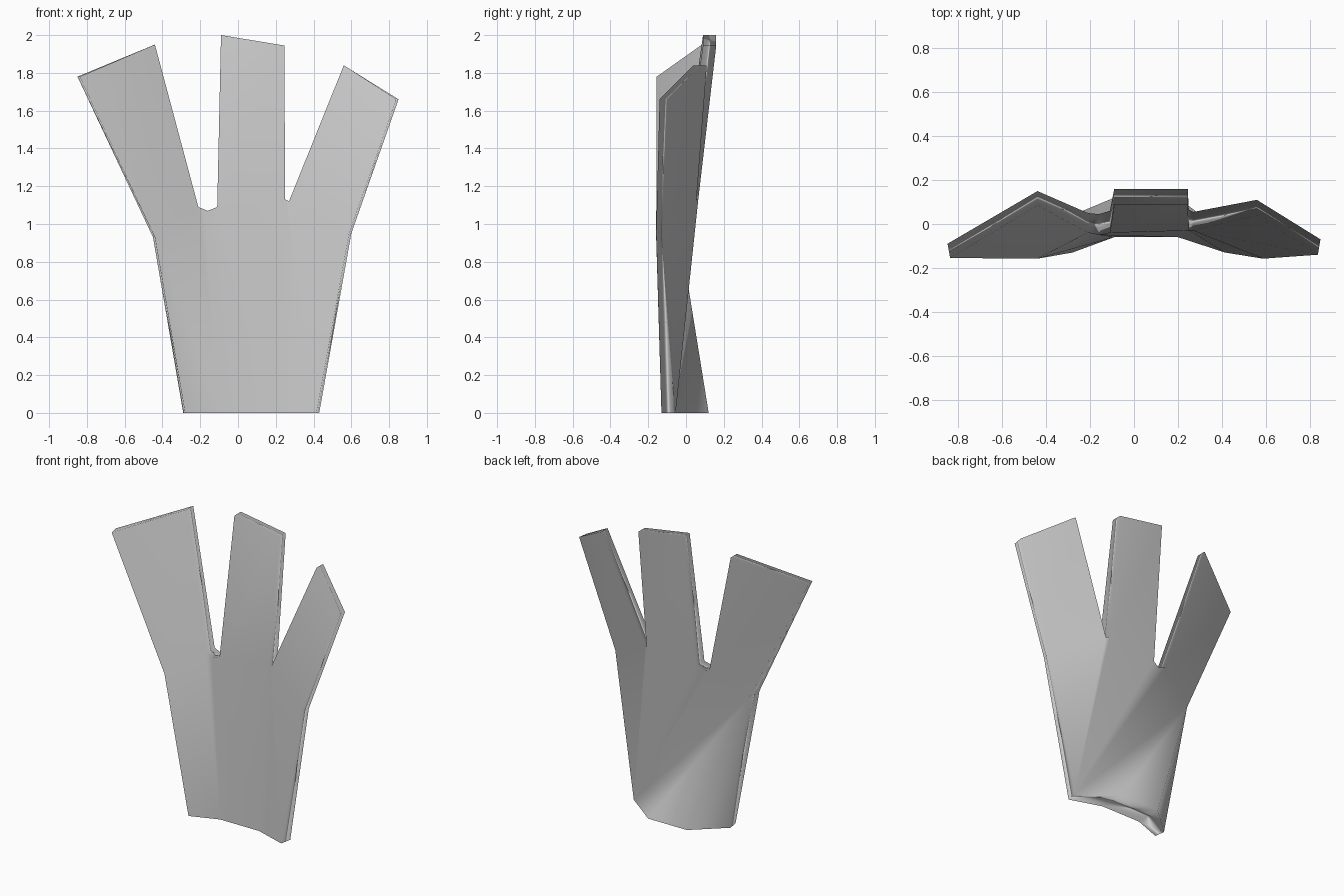
import bpy, bmesh

if "Cube" in bpy.data.objects:
    bpy.data.objects.remove(bpy.data.objects["Cube"])

# Outline points: x, z, front y, back y
P = {
    # wrist
    "a0": (-.29, 0, -.13, -.06), "a1": (-.09, 0, -.06, .12),
    "a2": (.20, 0, -.06, .12), "a3": (.43, 0, -.13, -.055),
    # knuckles and webs
    "k0": (-.45, .93, -.158, -.03), "k1": (.60, .95, -.158, -.10),
    "w0": (-.21, 1.09, -.04, .05), "w1": (-.16, 1.07, -.05, .045),
    "w2": (-.11, 1.09, -.04, .06), "w3": (.25, 1.13, -.03, .065),
    "w4": (.27, 1.12, -.03, .055),
    # finger tips
    "t0": (-.85, 1.78, -.155, -.09), "t1": (-.44, 1.95, .085, .15),
    "t2": (-.09, 2.0, .09, .16), "t3": (.245, 1.945, .09, .16),
    "t4": (.56, 1.84, .04, .11), "t5": (.85, 1.66, -.14, -.07),
}
# The front rim sits slightly inside the back rim on the outer sides
INSET = {"a0": .01, "k0": .01, "t0": .012, "a3": -.015, "k1": -.012, "t5": -.012}

FINGERS = ["k0 w0 t1 t0", "w2 w3 t3 t2", "w4 k1 t5 t4"]
# Front palm: three long strips
FRONT = ["a0 a1 w1 w0 k0", "a1 a2 w3 w2 w1", "a2 a3 k1 w4 w3"]
# Back palm: folded along the diagonal from wrist to knuckle
BACK = ["a0 a1 k0", "a1 a2 k0", "a2 a3 k0", "a3 w0 k0", "a3 w1 w0",
        "a3 w2 w1", "a3 w3 w2", "a3 w4 w3", "a3 k1 w4"]

bm = bmesh.new()
front = {k: bm.verts.new((p[0] + INSET.get(k, 0), p[2], p[1])) for k, p in P.items()}
back = {k: bm.verts.new((p[0], p[3], p[1])) for k, p in P.items()}

# Front and back skins; collect the directed front edges
edges = set()
for panel in FRONT + FINGERS:
    ks = panel.split()
    bm.faces.new([front[k] for k in ks])
    edges |= set(zip(ks, ks[1:] + ks[:1]))
for panel in BACK + FINGERS:
    bm.faces.new([back[k] for k in reversed(panel.split())])

# Rim walls along the open outline
for a, b in sorted(edges):
    if (b, a) not in edges:
        bm.faces.new((front[b], front[a], back[a], back[b]))

bmesh.ops.recalc_face_normals(bm, faces=bm.faces)
mesh = bpy.data.meshes.new("three_finger_hand")
bm.to_mesh(mesh)
bm.free()
hand = bpy.data.objects.new("three_finger_hand", mesh)
bpy.context.collection.objects.link(hand)

# Soft shading all over, guided by the large skin faces
for poly in mesh.polygons:
    poly.use_smooth = True
soft = hand.modifiers.new("soft_normals", 'WEIGHTED_NORMAL')
soft.mode = 'FACE_AREA'
soft.weight = 60

# Mid grey
grey = bpy.data.materials.new("mid_grey")
grey.diffuse_color = (.57, .57, .57, 1)
grey.use_nodes = True
grey.node_tree.nodes["Principled BSDF"].inputs["Base Color"].default_value = grey.diffuse_color
mesh.materials.append(grey)
